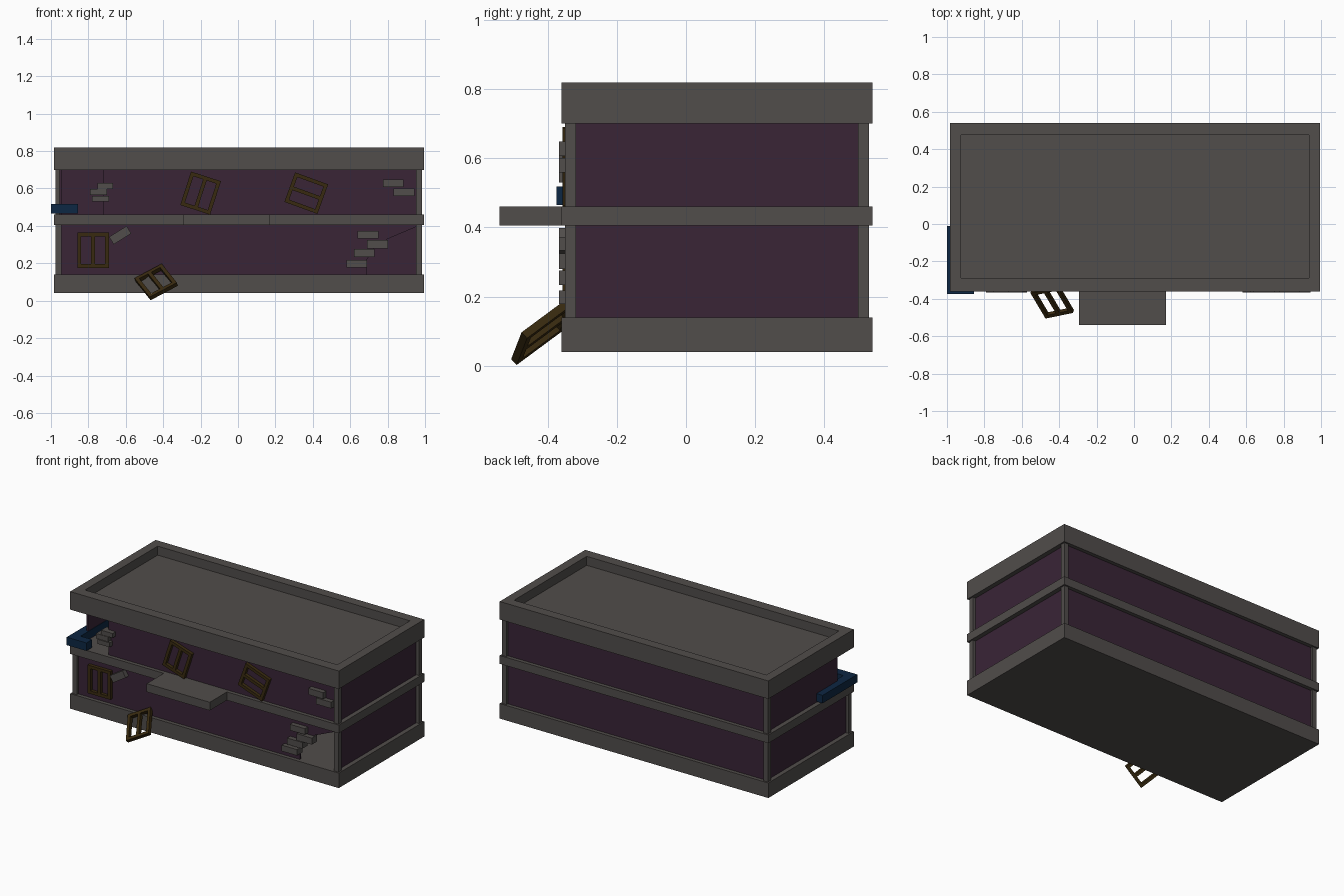
import bpy
import bmesh
from math import radians
from mathutils import Matrix, Vector

if "Cube" in bpy.data.objects:
    bpy.data.objects.remove(bpy.data.objects["Cube"], do_unlink=True)


def material(name, rgb):
    m = bpy.data.materials.new(name)
    m.use_nodes = True
    m.diffuse_color = (*rgb, 1)
    m.node_tree.nodes["Principled BSDF"].inputs["Base Color"].default_value = (*rgb, 1)
    return m


STONE = material("dark_stone", (0.082, 0.074, 0.070))
PURPLE = material("purple_wall", (0.041, 0.018, 0.037))
WOOD = material("brown_wood", (0.040, 0.023, 0.005))
BLUE = material("navy_blue", (0.004, 0.020, 0.056))


def finish(name, bm, mat):
    mesh = bpy.data.meshes.new(name)
    bmesh.ops.recalc_face_normals(bm, faces=bm.faces)
    bm.to_mesh(mesh)
    bm.free()
    mesh.materials.append(mat)
    ob = bpy.data.objects.new(name, mesh)
    bpy.context.collection.objects.link(ob)
    return ob


def add_box(bm, lo, hi, matrix=Matrix()):
    lo, hi = Vector(lo), Vector(hi)
    place = Matrix.Translation((lo + hi) / 2) @ Matrix.Diagonal((*(hi - lo), 1))
    bmesh.ops.create_cube(bm, size=1, matrix=matrix @ place)


def box(name, lo, hi, mat, matrix=Matrix()):
    bm = bmesh.new()
    add_box(bm, lo, hi, matrix)
    return finish(name, bm, mat)


def slab(name, outline, axis_pos, depth, mat):
    """Upright plate from an x-z outline, extruded backwards."""
    bm = bmesh.new()
    face = bm.faces.new([bm.verts.new((x, axis_pos, z)) for x, z in outline])
    new = bmesh.ops.extrude_face_region(bm, geom=[face])["geom"]
    verts = [v for v in new if isinstance(v, bmesh.types.BMVert)]
    bmesh.ops.translate(bm, verts=verts, vec=(0, depth, 0))
    return finish(name, bm, mat)


X0, X1, Y0, Y1 = -0.985, 0.995, -0.36, 0.54
BASE, MID, TOP = (0.04, 0.14), (0.405, 0.46), (0.70, 0.82)
WX0, WX1, WY0, WY1 = -0.955, 0.965, -0.335, 0.515
THICK = 0.012

# Horizontal stone bands and entrance canopy
box("base_band", (X0, Y0, BASE[0]), (X1, Y1, BASE[1]), STONE)
box("middle_band", (X0, Y0, MID[0]), (X1, Y1, MID[1]), STONE)
box("entrance_canopy", (-0.295, -0.54, MID[0]), (0.17, Y0, MID[1]), STONE)

# Roof with sunken top inside a parapet
bm = bmesh.new()
add_box(bm, (X0, Y0, TOP[0]), (X1, Y1, TOP[1]))
bm.faces.ensure_lookup_table()
top = max(bm.faces, key=lambda f: f.calc_center_median().z)
bmesh.ops.inset_region(bm, faces=[top], thickness=0.085)
for v in top.verts:
    v.co.y = -0.29 if v.co.y < 0 else 0.475
new = bmesh.ops.extrude_face_region(bm, geom=[top])["geom"]
bmesh.ops.translate(bm, verts=[v for v in new if isinstance(v, bmesh.types.BMVert)],
                    vec=(0, 0, -0.06))
if top.is_valid:
    bmesh.ops.delete(bm, geom=[top], context="FACES_ONLY")
finish("roof", bm, STONE)

# Hollow storeys: side and back walls, with the upper front corner broken away
for storey, z0, z1, gap in (("lower", BASE[1], MID[0], WY0), ("upper", MID[1], TOP[0], -0.23)):
    box(storey + "_back_wall", (WX0, WY1 - THICK, z0), (WX1, WY1, z1), PURPLE)
    box(storey + "_left_wall", (WX1 - THICK, WY0, z0), (WX1, WY1, z1), PURPLE)
    box(storey + "_right_wall", (WX0, gap, z0), (WX0 + THICK, WY1, z1), PURPLE)

# Front walls: lower one has a ragged hole at its left corner
slab("lower_front_wall",
     [(WX0, BASE[1]), (0.69, BASE[1]), (0.69, 0.22), (0.73, 0.28), (0.80, 0.33),
      (WX1, 0.40), (WX1, MID[0]), (WX0, MID[0])], WY0, THICK, PURPLE)
slab("upper_front_wall",
     [(-0.72, MID[1]), (WX1, MID[1]), (WX1, TOP[0]), (-0.72, TOP[0])], WY0, THICK, PURPLE)

# Corner columns, one missing at the broken corner
P = 0.01
W = 0.032
for storey, z0, z1 in (("lower", BASE[1], MID[0]), ("upper", MID[1], TOP[0])):
    for side, x in (("right", X0 + P), ("left", X1 - P - W)):
        for end, y in (("front", Y0 + P), ("back", Y1 - P - W)):
            if (storey, side, end) != ("upper", "right", "front"):
                box(f"{storey}_{side}_{end}_column", (x, y, z0), (x + W, y + W, z1), STONE)

# Loose bricks: centre x, centre z, width, height, tilt
bricks = [(-0.71, 0.613, 0.085, 0.03, 0), (-0.745, 0.58, 0.09, 0.032, 0),
          (-0.735, 0.545, 0.09, 0.03, 0), (0.83, 0.628, 0.11, 0.042, 0),
          (0.888, 0.58, 0.112, 0.042, 0), (0.695, 0.353, 0.11, 0.04, 0),
          (0.745, 0.302, 0.112, 0.044, 0), (0.675, 0.255, 0.112, 0.042, 0),
          (0.635, 0.198, 0.112, 0.04, 0), (-0.63, 0.35, 0.11, 0.047, 32)]
for i, (x, z, w, h, tilt) in enumerate(bricks):
    m = Matrix.Translation((x, -0.34, z)) @ Matrix.Rotation(radians(-tilt), 4, "Y")
    box(f"brick_{i + 1}", (-w / 2, -0.027, -h / 2), (w / 2, 0.03, h / 2), STONE, m)


# Window frames with a central mullion
def window(name, matrix):
    bm = bmesh.new()
    w, h, bar, d = 0.084, 0.094, 0.02, 0.012
    for x in (-w, -bar / 2, w - bar):
        add_box(bm, (x, -d, -h + bar), (x + bar, d, h - bar), matrix)
    for z in (-h, h - bar):
        add_box(bm, (-w, -d, z), (w, d, z + bar), matrix)
    finish(name, bm, WOOD)


for name, x, z, tilt in (("lower_window_frame", -0.775, 0.27, 0),
                         ("upper_right_window_frame", -0.20, 0.575, 18),
                         ("upper_left_window_frame", 0.365, 0.575, -70)):
    window(name, Matrix.Translation((x, -0.345, z)) @ Matrix.Rotation(radians(tilt), 4, "Y"))

# Fallen frame leaning on the base
across = Vector((0.145, 0.03, 0.077)).normalized()
up = Vector((-0.08, 0.135, 0.10)).normalized()
turn = Matrix((across, up.cross(across), up)).transposed().to_4x4()
window("fallen_window_frame", Matrix.Translation((-0.4375, -0.4145, 0.10)) @ turn)

# Blue corner rail wrapping the broken corner
bm = bmesh.new()
outline = [(-1.0, -0.375), (-0.855, -0.375), (-0.855, -0.315), (-0.94, -0.315),
           (-0.94, -0.01), (-1.0, -0.01)]
face = bm.faces.new([bm.verts.new((x, y, 0.465)) for x, y in outline])
new = bmesh.ops.extrude_face_region(bm, geom=[face])["geom"]
bmesh.ops.translate(bm, verts=[v for v in new if isinstance(v, bmesh.types.BMVert)],
                    vec=(0, 0, 0.053))
finish("corner_rail", bm, BLUE)
